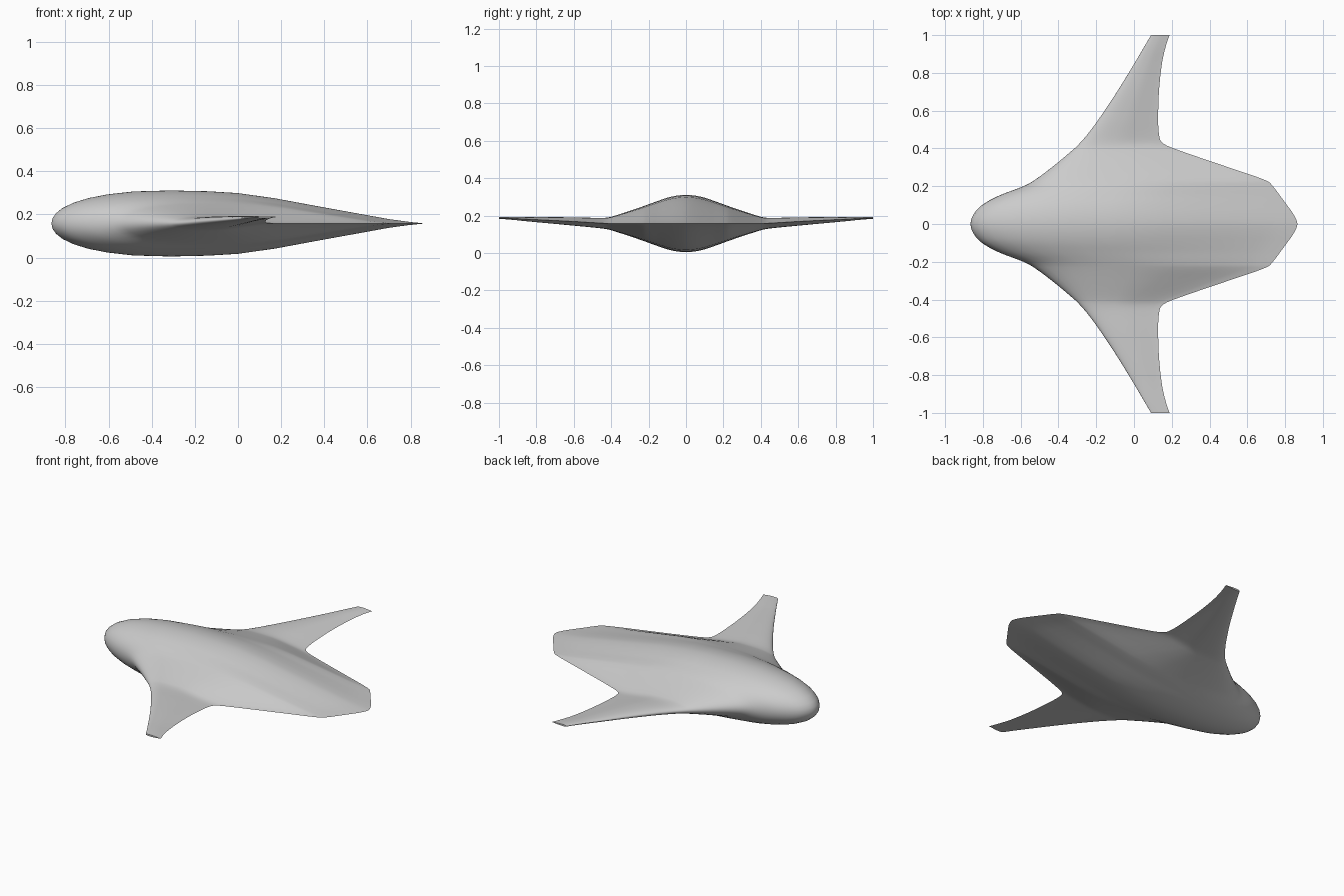
import bpy, bmesh

if "Cube" in bpy.data.objects:
    bpy.data.objects.remove(bpy.data.objects["Cube"])

# Airfoil half profile: chord fraction, relative half thickness
FOIL = [(0, 0), (.003, .16), (.0125, .31), (.03, .47), (.06, .63), (.1, .77), (.15, .88),
        (.22, .97), (.32, 1), (.42, .975), (.5, .92), (.6, .76), (.7, .55), (.8, .345),
        (.9, .14), (.95, .06), (1, 0)]

# Span stations: y, leading edge x, trailing edge x, half thickness, mid z
STATIONS = [
    (0, -.865, .865, .153, .158),
    (.05, -.85, .845, .149, .158),
    (.1, -.805, .81, .138, .158),
    (.15, -.715, .773, .121, .158),
    (.2, -.585, .735, .103, .158),
    (.23, -.53, .70, .092, .158),
    (.3, -.435, .50, .068, .158),
    (.4, -.315, .21, .036, .158),
    (.43, -.285, .15, .030, .159),
    (.47, -.25, .133, .027, .161),
    (.55, -.19, .128, .024, .166),
    (.7, -.09, .132, .018, .174),
    (.85, .002, .148, .011, .181),
    (.94, .055, .168, .007, .186),
    (1, .09, .188, .005, .188),
]


def slope(i, k):
    """Tangent of column k at station i; flat on the centre line."""
    if i == 0:
        return 0
    a, b = STATIONS[i - 1], STATIONS[min(i + 1, len(STATIONS) - 1)]
    return (b[k] - a[k]) / (b[0] - a[0])


def blend(i, t):
    """Smooth station between stations i and i + 1."""
    a, b = STATIONS[i], STATIONS[i + 1]
    h = b[0] - a[0]
    s = t * t * (3 - 2 * t)
    out = [a[0] + h * t]
    for k in range(1, 5):
        bend = h * t * (1 - t) * ((1 - t) * slope(i, k) - t * slope(i + 1, k))
        out.append(a[k] + (b[k] - a[k]) * s + bend)
    return out


def section(bm, y, lead, trail, half, mid):
    """Closed airfoil ring across the span position y."""
    upper = [(c, h) for c, h in FOIL]
    lower = [(c, -h) for c, h in reversed(FOIL[1:-1])]
    return [bm.verts.new((lead + c * (trail - lead), y, mid + h * half))
            for c, h in upper + lower]


# Blended wing body lofted from tip to tip
STEPS = 4
half_span = [blend(i, j / STEPS) for i in range(len(STATIONS) - 1) for j in range(STEPS)]
half_span.append(list(STATIONS[-1]))
full_span = [[-s[0]] + s[1:] for s in reversed(half_span[1:])] + half_span

bm = bmesh.new()
rings = [section(bm, *s) for s in full_span]
for a, b in zip(rings, rings[1:]):
    n = len(a)
    for i in range(n):
        j = (i + 1) % n
        bm.faces.new((a[i], a[j], b[j], b[i]))
for tip in (rings[0], rings[-1]):
    bm.faces.new(tip)
bmesh.ops.recalc_face_normals(bm, faces=bm.faces)

mesh = bpy.data.meshes.new("blended_wing_body")
bm.to_mesh(mesh)
bm.free()
body = bpy.data.objects.new("blended_wing_body", mesh)
bpy.context.collection.objects.link(body)

# Plain grey skin
grey = bpy.data.materials.new("light_grey")
grey.use_nodes = True
colour = (.6, .6, .6, 1)
grey.diffuse_color = colour
grey.node_tree.nodes["Principled BSDF"].inputs["Base Color"].default_value = colour
mesh.materials.append(grey)

bpy.ops.object.select_all(action="DESELECT")
body.select_set(True)
bpy.context.view_layer.objects.active = body
bpy.ops.object.shade_smooth_by_angle(angle=.7)
